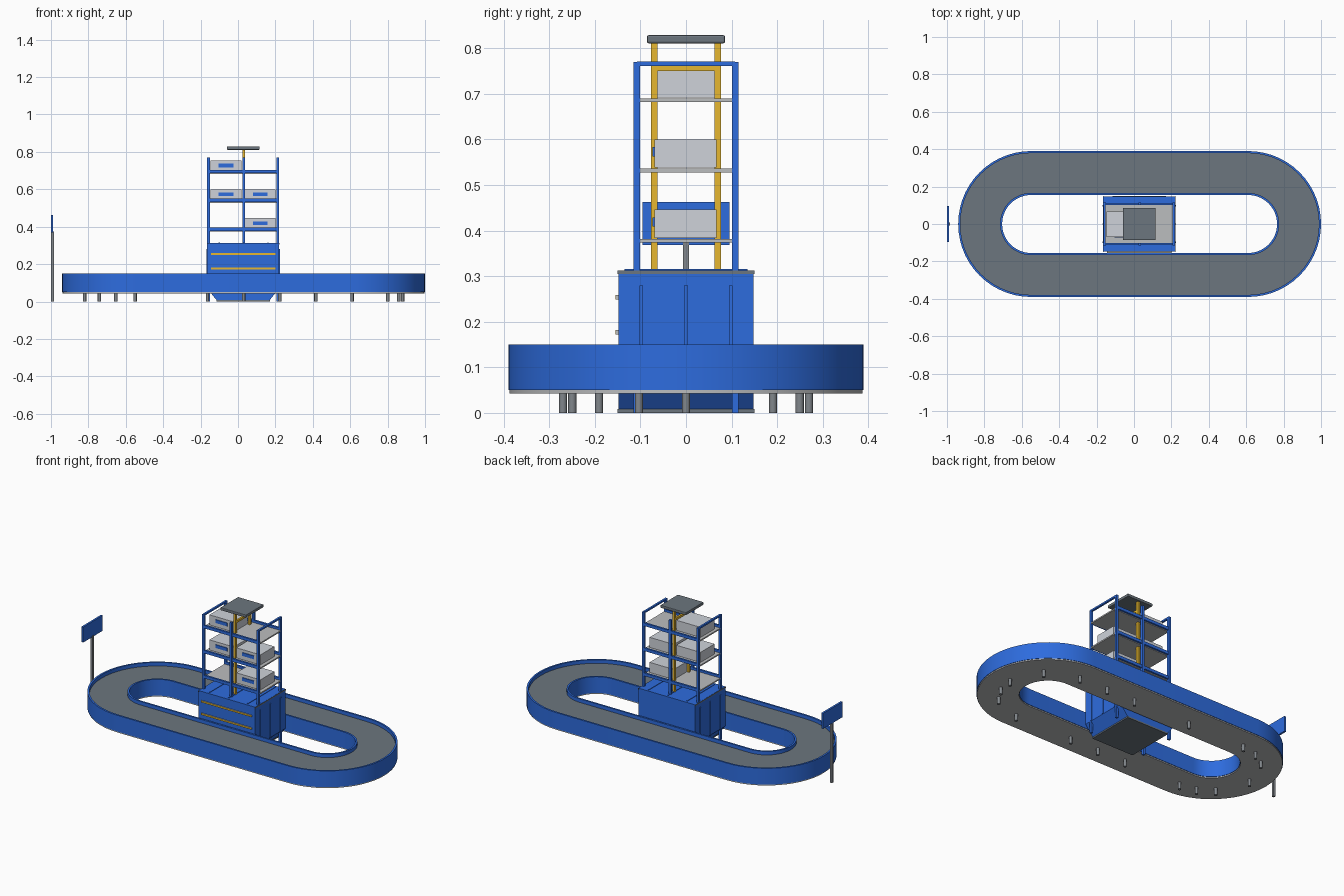
import bpy, bmesh, math

if "Cube" in bpy.data.objects:
    bpy.data.objects.remove(bpy.data.objects["Cube"], do_unlink=True)


def material(name, rgb):
    m = bpy.data.materials.new(name)
    m.use_nodes = True
    m.diffuse_color = (*rgb, 1)
    m.node_tree.nodes["Principled BSDF"].inputs["Base Color"].default_value = (*rgb, 1)
    return m


BLUE = material("blue paint", (0.027, 0.15, 0.73))
BELT = material("belt grey", (0.15, 0.18, 0.21))
STEEL = material("steel grey", (0.22, 0.24, 0.26))
YELLOW = material("yellow", (0.82, 0.49, 0.03))
LIGHT = material("light grey", (0.62, 0.65, 0.70))
SHELF = material("shelf grey", (0.50, 0.51, 0.52))


def add(name, bm, mat):
    bmesh.ops.recalc_face_normals(bm, faces=bm.faces)
    mesh = bpy.data.meshes.new(name)
    bm.to_mesh(mesh)
    bm.free()
    mesh.materials.append(mat)
    ob = bpy.data.objects.new(name, mesh)
    bpy.context.collection.objects.link(ob)
    return ob


def box(name, x, y, z, mat):
    """Box from (low, high) ranges on each axis."""
    bm = bmesh.new()
    bmesh.ops.create_cube(bm, size=1)
    for v in bm.verts:
        for i, (lo, hi) in enumerate((x, y, z)):
            v.co[i] = lo if v.co[i] < 0 else hi
    return add(name, bm, mat)


def post(name, x, y, z, half, mat):
    return box(name, (x - half, x + half), (y - half, y + half), z, mat)


def smooth(ob):
    bpy.ops.object.select_all(action='DESELECT')
    ob.select_set(True)
    bpy.context.view_layer.objects.active = ob
    bpy.ops.object.shade_smooth_by_angle(angle=math.radians(30))


CX, HALF = 0.03, 0.58


def stadium(r, n=28):
    pts = []
    for side, start in ((1, -90), (-1, 90)):
        for i in range(n + 1):
            a = math.radians(start + 180 * i / n)
            pts.append((CX + side * HALF + r * math.cos(a), r * math.sin(a)))
    return pts


def ring(name, r_in, r_out, z0, z1, mat):
    """Closed racetrack band of rectangular section."""
    bm = bmesh.new()
    loops = [[bm.verts.new((px, py, z)) for px, py in stadium(r)]
             for r, z in ((r_out, z0), (r_out, z1), (r_in, z1), (r_in, z0))]
    n = len(loops[0])
    for k in range(4):
        a, b = loops[k], loops[(k + 1) % 4]
        for i in range(n):
            j = (i + 1) % n
            bm.faces.new((a[i], a[j], b[j], b[i]))
    smooth(add(name, bm, mat))


# Conveyor loop
ring("conveyor_outer_wall", 0.379, 0.39, 0.05, 0.15, BLUE)
ring("conveyor_inner_wall", 0.155, 0.166, 0.05, 0.15, BLUE)
ring("conveyor_belt", 0.166, 0.379, 0.05, 0.128, BELT)
ring("conveyor_base", 0.158, 0.387, 0.043, 0.05, SHELF)

# Conveyor legs: on the end arcs by angle, on the straights by offset
LEG_R = 0.27
spots = [(CX + s * HALF + LEG_R * math.cos(math.radians(a)), LEG_R * math.sin(math.radians(a)))
         for s, angles in ((1, (0, 45, 90, -22.5, -45, -90)),
                           (-1, (180, 135, 112.5, 90, -135, -112.5, -90))) for a in angles]
step = HALF / 3
spots += [(CX + k * step, LEG_R) for k in (2, 1, -1)]
spots += [(CX + k * step, -LEG_R) for k in (1, 0, -1)]
for px, py in spots:
    bm = bmesh.new()
    bmesh.ops.create_cone(bm, cap_ends=True, segments=16, radius1=0.009, radius2=0.009, depth=0.045)
    bmesh.ops.translate(bm, vec=(px, py, 0.0225), verts=bm.verts)
    smooth(add("conveyor_leg", bm, STEEL))

# Cabinet with tapered foot
X0, X1 = -0.165, 0.22
box("cabinet_body", (X0, X1), (-0.148, 0.148), (0.07, 0.313), BLUE)
foot = box("cabinet_foot", (X0, X1), (-0.148, 0.148), (0.008, 0.07), BLUE)
for v in foot.data.vertices:
    if v.co.z < 0.03:
        v.co.x += 0.05 if v.co.x < CX else -0.05
box("cabinet_floor", (X0 + 0.05, X1 - 0.05), (-0.15, 0.15), (0, 0.009), BELT)
for x in (X0, X1):
    box("cabinet_end_trim", (x - 0.002, x + 0.002), (-0.15, 0.15), (0.305, 0.312), BELT)
    for y in (-0.098, 0, 0.098):
        post("cabinet_rib", x, y, (0.07, 0.28), 0.004, BLUE)
for x in (-0.1, CX, 0.16):
    box("cabinet_top_rib", (x - 0.003, x + 0.003), (-0.135, 0.135), (0.312, 0.316), BLUE)
for z in (0.177, 0.254):
    box("cabinet_handle", (-0.145, 0.2), (-0.1535, -0.147), (z - 0.005, z + 0.005), SHELF)
    box("cabinet_handle_face", (-0.145, 0.2), (-0.155, -0.1535), (z - 0.005, z + 0.005), YELLOW)

# Rack frame: end posts reach the floor, middle posts stand on the cabinet
for x, foot_z in ((-0.158, 0), (CX, 0.305), (0.213, 0)):
    for y in (-0.108, 0.108):
        post("rack_post", x, y, (foot_z, 0.77), 0.007, BLUE)
for x in (-0.158, 0.213):
    box("rack_top_bar", (x - 0.006, x + 0.006), (-0.108, 0.108), (0.761, 0.771), BLUE)

# Shelves and beams
levels = (0.382, 0.536, 0.690)
for z in levels:
    box("shelf", (X0 + 0.002, X1), (-0.101, 0.101), (z - 0.008, z), SHELF)
    for y in (-0.107, 0.107):
        box("shelf_beam", (-0.158, 0.213), (y - 0.006, y + 0.006), (z - 0.004, z + 0.014), BLUE)

# Storage bins: (shelf level, bay)
for level, bay in ((2, 0), (1, 0), (1, 1), (0, 1)):
    z, x = levels[level] + 0.002, (-0.146, 0.036)[bay]
    box("bin", (x, x + 0.165), (-0.069, 0.067), (z, z + 0.062), LIGHT)
    box("bin_label", (x + 0.043, x + 0.123), (-0.073, -0.068), (z + 0.025, z + 0.045), BLUE)

# Lift mast and head
for y in (-0.07, 0.07):
    post("mast", CX, y, (0.305, 0.812), 0.007, YELLOW)
box("mast_crossbar", (CX - 0.006, CX + 0.006), (-0.07, 0.07), (0.75, 0.763), YELLOW)
head = box("mast_head", (-0.06, 0.115), (-0.086, 0.086), (0.811, 0.829), BELT)
bevel = head.modifiers.new("bevel", 'BEVEL')
bevel.width, bevel.segments = 0.004, 2

# Sign on a pole
post("sign_pole", -0.992, 0, (0, 0.375), 0.007, STEEL)
box("sign_panel", (-1.0, -0.988), (-0.095, 0.095), (0.368, 0.463), BLUE)
